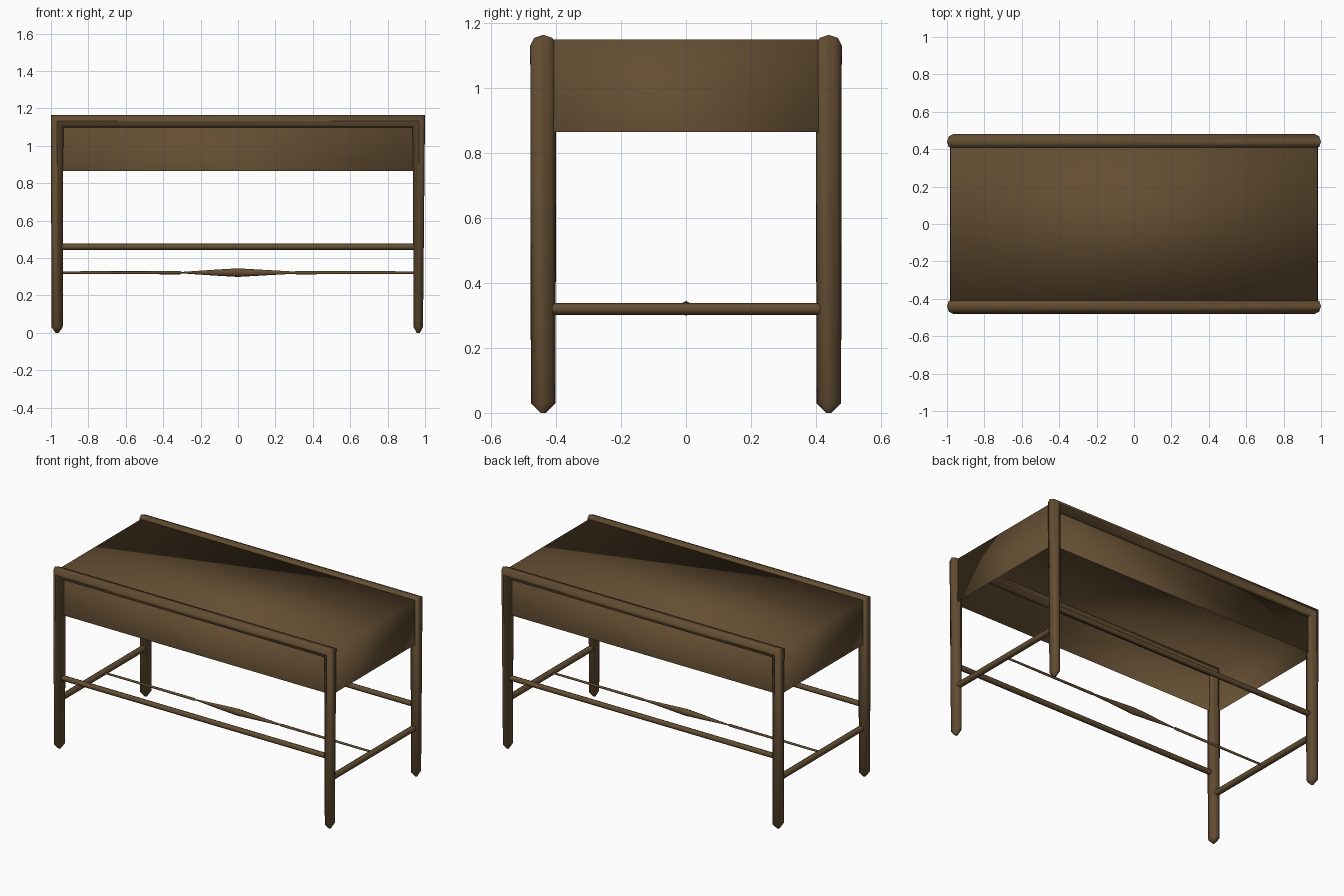
import bpy, bmesh, math
from mathutils import Vector

if "Cube" in bpy.data.objects:
    bpy.data.objects.remove(bpy.data.objects["Cube"])

wood = bpy.data.materials.new("dark_brown_wood")
wood.diffuse_color = (0.125, 0.075, 0.032, 1)
wood.use_nodes = True
wood.node_tree.nodes["Principled BSDF"].inputs["Base Color"].default_value = wood.diffuse_color


def finish(bm, name, angle=None):
    bmesh.ops.recalc_face_normals(bm, faces=bm.faces)
    mesh = bpy.data.meshes.new(name)
    bm.to_mesh(mesh)
    bm.free()
    mesh.materials.append(wood)
    ob = bpy.data.objects.new(name, mesh)
    bpy.context.collection.objects.link(ob)
    for p in mesh.polygons:
        p.use_smooth = True
    if angle:
        bpy.ops.object.select_all(action='DESELECT')
        ob.select_set(True)
        bpy.context.view_layer.objects.active = ob
        bpy.ops.object.shade_smooth_by_angle(angle=math.radians(angle))
    return ob


def loft(name, rings, sides=8):
    """Skin elliptical rings given as (centre, axis_u, axis_v)."""
    bm = bmesh.new()
    loops = []
    for c, u, v in rings:
        c, u, v = Vector(c), Vector(u), Vector(v)
        loops.append([bm.verts.new(c + u * math.cos(t) + v * math.sin(t))
                      for t in (2 * math.pi * i / sides for i in range(sides))])
    for a, b in zip(loops, loops[1:]):
        for i in range(sides):
            j = (i + 1) % sides
            bm.faces.new((a[i], a[j], b[j], b[i]))
    bm.faces.new(loops[0])
    bm.faces.new(loops[-1])
    return finish(bm, name, 50)


# Front and back frames: two legs and a top rail, mitred at the corners
CX, CY, TOP, R = 0.967, 0.44, 1.132, 0.033
for side, label in ((-1, "front"), (1, "back")):
    y = side * CY
    v = (0, 0.04, 0)
    loft(label + "_leg_frame", [
        ((-CX, y, 0.0), (-0.008, 0, 0), (0, 0.008, 0)),
        ((-CX, y, 0.03), (-0.03, 0, 0), (0, 0.038, 0)),
        ((-CX, y, TOP), (-R, 0, R), v),
        ((CX, y, TOP), (R, 0, R), v),
        ((CX - 0.003, y, 0.03), (0.025, 0, 0), (0, 0.037, 0)),
        ((CX - 0.003, y, 0.0), (0.008, 0, 0), (0, 0.008, 0)),
    ])
    # Long stretcher between the legs
    loft(label + "_stretcher", [((x, y, 0.46), (0, 0, 0.017), (0, 0.017, 0))
                                for x in (-CX, CX)])

# Short end stretchers
for side, label in ((-1, "left"), (1, "right")):
    loft(label + "_stretcher", [((side * 0.965, y, 0.32), (0, 0, 0.019), (0.019, 0, 0))
                                for y in (-CY, CY)])

# Thin centre stretcher with a swollen middle
loft("centre_stretcher", [((x, 0, 0.322), (0, 0, r), (0, 0.8 * r, 0)) for x, r in
                          ((-0.965, 0.007), (-0.31, 0.009), (-0.3, 0.004), (-0.12, 0.016),
                           (0, 0.023), (0.12, 0.016), (0.3, 0.006), (0.31, 0.009), (0.965, 0.007))])

# Top and apron: an open-bottomed box, shaded softly across its edges
bm = bmesh.new()
bmesh.ops.create_cube(bm, size=1)
for vert in bm.verts:
    vert.co = (vert.co.x * 1.96, vert.co.y * 0.88, 1.15 if vert.co.z > 0 else 0.865)
bm.normal_update()
bmesh.ops.delete(bm, geom=[f for f in bm.faces if f.normal.z < -0.5], context='FACES_ONLY')
finish(bm, "table_top_and_apron")
